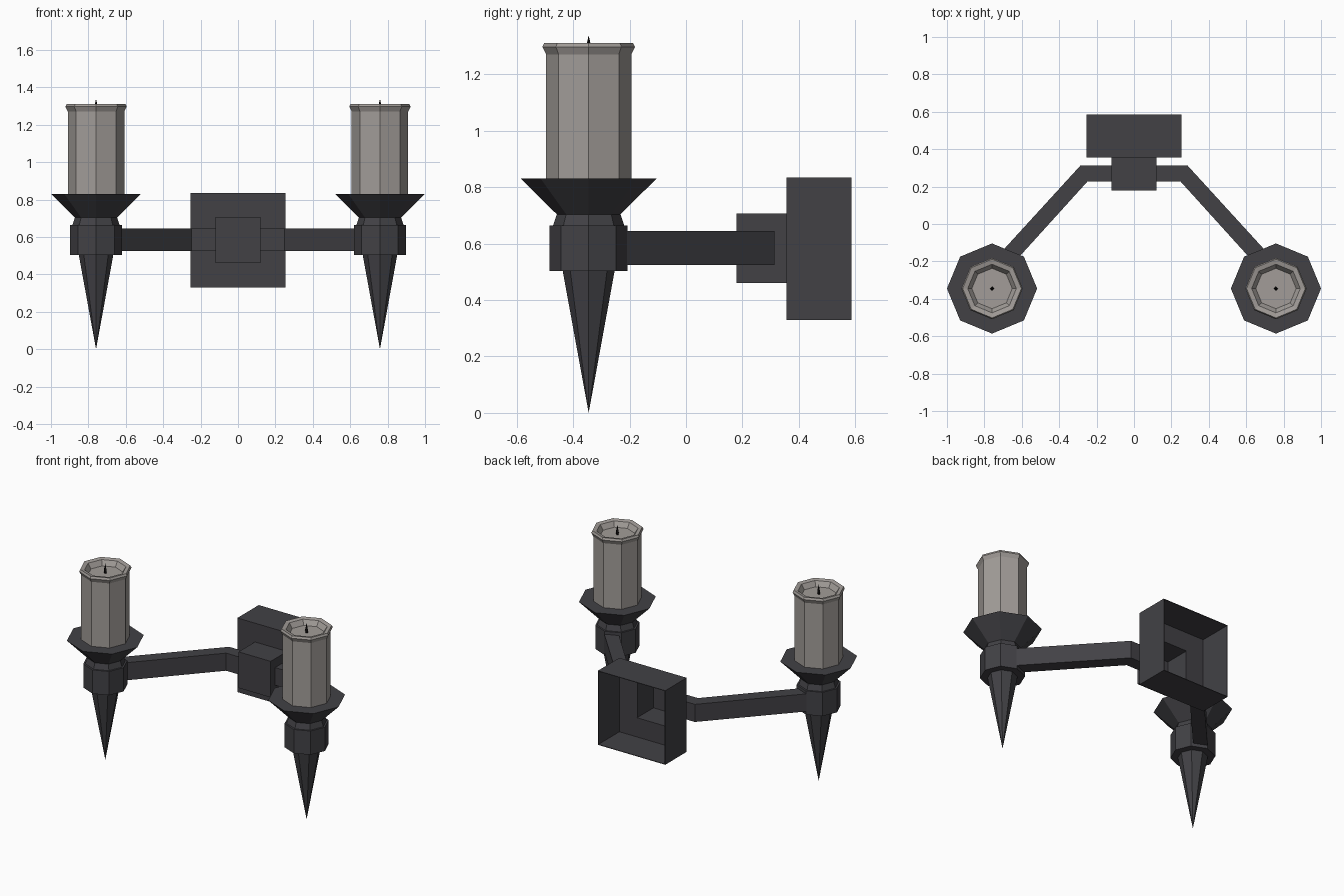
import bpy, bmesh, math
from mathutils import Vector

if "Cube" in bpy.data.objects:
    bpy.data.objects.remove(bpy.data.objects["Cube"])


def material(name, rgb):
    m = bpy.data.materials.new(name)
    m.diffuse_color = (*rgb, 1)
    m.use_nodes = True
    m.node_tree.nodes["Principled BSDF"].inputs["Base Color"].default_value = m.diffuse_color
    return m


iron = material("dark iron", (0.054, 0.053, 0.060))
wax = material("grey wax", (0.36, 0.335, 0.315))
char = material("charred wick", (0.006, 0.005, 0.005))


def finish(name, bm, mat, fix=True):
    if fix:
        bmesh.ops.recalc_face_normals(bm, faces=bm.faces[:])
    me = bpy.data.meshes.new(name)
    bm.to_mesh(me)
    bm.free()
    me.materials.append(mat)
    ob = bpy.data.objects.new(name, me)
    bpy.context.collection.objects.link(ob)
    return ob


def lathe(name, profile, x, y, mat, sides=8):
    """Turn (radius, z) points into a faceted solid; radius 0 makes a tip."""
    bm = bmesh.new()
    rings = []
    for r, z in profile:
        n = 1 if r == 0 else sides
        rings.append([bm.verts.new((x + r * math.cos(math.tau * i / sides),
                                    y + r * math.sin(math.tau * i / sides), z))
                      for i in range(n)])
    for a, b in zip(rings, rings[1:]):
        for i in range(sides):
            j = (i + 1) % sides
            quad = [a[i % len(a)], a[j % len(a)], b[j % len(b)], b[i % len(b)]]
            bm.faces.new(list(dict.fromkeys(quad)))
    for ring in (rings[0], rings[-1]):
        if len(ring) > 1:
            bm.faces.new(ring)
    return finish(name, bm, mat)


def hollow_box(name, half, z0, z1, y0, y1, wall, mat):
    """Box open at the back (+y) with thin walls."""
    bm = bmesh.new()

    def loop(inset, y):
        h = half - inset
        return [bm.verts.new(p) for p in ((-h, y, z0 + inset), (h, y, z0 + inset),
                                          (h, y, z1 - inset), (-h, y, z1 - inset))]
    loops = [loop(0, y0), loop(0, y1), loop(wall, y1), loop(wall, y0 + wall)]
    for a, b in zip(loops, loops[1:]):
        for i in range(4):
            j = (i + 1) % 4
            bm.faces.new((a[i], a[j], b[j], b[i]))
    bm.faces.new(loops[0])
    bm.faces.new(loops[3])
    return finish(name, bm, mat)


# Wall plate: open-backed box, its front pierced by the hub opening
plate = hollow_box("wall_plate", 0.254, 0.329, 0.834, 0.356, 0.586, 0.004, iron)
cutter = hollow_box("hub_opening_cutter", 0.119, 0.462, 0.704, 0.30, 0.45, 0.002, iron)
bm = bmesh.new()
bmesh.ops.create_cube(bm, size=1)
for v in bm.verts:
    v.co = Vector((v.co.x * 0.236, 0.36 + v.co.y * 0.1, 0.583 + v.co.z * 0.238))
bm.to_mesh(cutter.data)
bm.free()
cutter.hide_render = True
cutter.hide_viewport = True
cut = plate.modifiers.new("hub opening", "BOOLEAN")
cut.object = cutter
cut.solver = "EXACT"

# Hub block in front of the plate, also open at the back
hollow_box("hub_block", 0.121, 0.46, 0.706, 0.179, 0.357, 0.004, iron)

for side, label in ((-1, "left"), (1, "right")):
    cx, cy = side * 0.759, -0.345

    # Bent square arm, from hub to collar
    outline = [(0.119, 0.313), (0.286, 0.313), (0.777, -0.224),
               (0.710, -0.282), (0.249, 0.227), (0.119, 0.227)]
    bm = bmesh.new()
    low = [bm.verts.new((side * x, y, 0.525)) for x, y in outline]
    high = [bm.verts.new((side * x, y, 0.645)) for x, y in outline]
    bm.faces.new(low)
    bm.faces.new(high)
    for i in range(6):
        j = (i + 1) % 6
        bm.faces.new((low[i], low[j], high[j], high[i]))
    finish(label + "_arm", bm, iron)

    # Spike, collar and flared drip cup
    lathe(label + "_spike", [(0, 0), (0.092, 0.503)], cx, cy, iron)
    lathe(label + "_collar", [(0.138, 0.503), (0.138, 0.665)], cx, cy, iron)
    lathe(label + "_drip_cup", [(0.126, 0.665), (0.113, 0.704), (0.241, 0.831)],
          cx, cy, iron)

    # Candle with flared lip and sunken top, plus wick
    lathe(label + "_candle", [(0.151, 0.829), (0.151, 1.271), (0.164, 1.297),
                              (0.157, 1.311), (0.130, 1.305), (0.108, 1.272)],
          cx, cy, wax)
    lathe(label + "_wick", [(0.008, 1.27), (0.011, 1.29), (0, 1.338)],
          cx, cy, char, 4)
